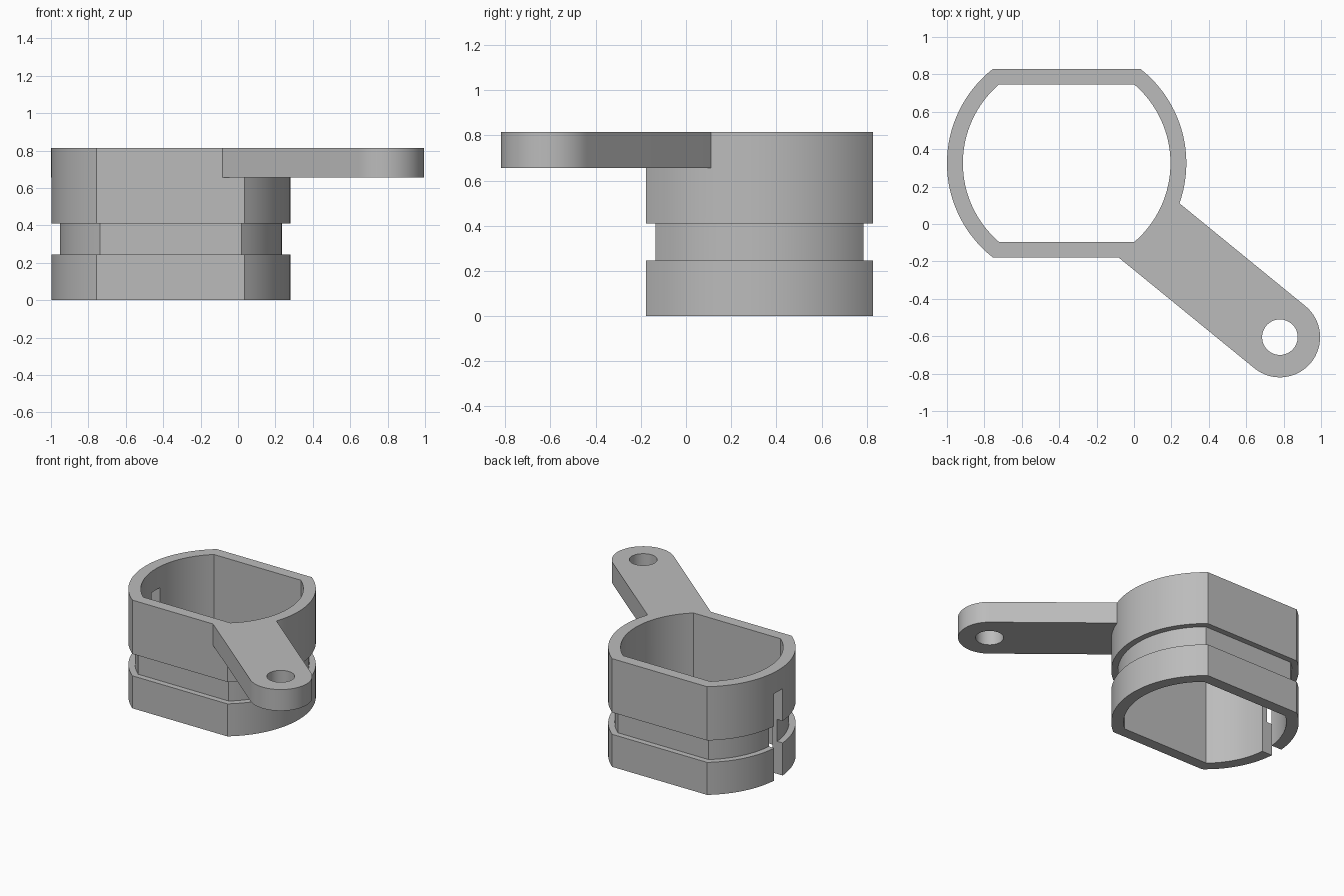
import bpy, bmesh
from math import sin, cos, asin, atan2, pi, radians
from mathutils import Vector

if "Cube" in bpy.data.objects:
    bpy.data.objects.remove(bpy.data.objects["Cube"])

CENTRE = Vector((-0.36, 0.325))     # axis of the collar
EYE = Vector((0.78, -0.605))        # axis of the arm hole
HEIGHT = 0.815
ARM_BOTTOM = 0.655
ARM_RADIUS = 0.215

grey = bpy.data.materials.new("plain grey")
grey.diffuse_color = (0.5, 0.5, 0.5, 1)
grey.use_nodes = True
grey.node_tree.nodes["Principled BSDF"].inputs["Base Color"].default_value = (0.5, 0.5, 0.5, 1)


def arc(centre, radius, start, end, steps):
    angles = [start + (end - start) * i / steps for i in range(steps + 1)]
    return [centre + Vector((cos(a), sin(a))) * radius for a in angles]


def flat_sided(radius, flat):
    """Circle trimmed by two flats, front and back."""
    a = asin(flat / radius)
    return arc(CENTRE, radius, -a, a, 32) + arc(CENTRE, radius, pi - a, pi + a, 32)


def loft(name, sections):
    """Solid through a stack of (outline, z) sections."""
    bm = bmesh.new()
    rings = [[bm.verts.new((p.x, p.y, z)) for p in outline] for outline, z in sections]
    bm.faces.new(rings[0][::-1])
    bm.faces.new(rings[-1])
    n = len(rings[0])
    for low, high in zip(rings, rings[1:]):
        for i in range(n):
            j = (i + 1) % n
            bm.faces.new((low[i], low[j], high[j], high[i]))
    bmesh.ops.recalc_face_normals(bm, faces=bm.faces)
    mesh = bpy.data.meshes.new(name)
    bm.to_mesh(mesh)
    bm.free()
    mesh.materials.append(grey)
    obj = bpy.data.objects.new(name, mesh)
    bpy.context.collection.objects.link(obj)
    return obj


def combine(target, tool, operation):
    """Apply a boolean and discard the tool."""
    tool.hide_render = True
    mod = target.modifiers.new(operation.lower(), 'BOOLEAN')
    mod.operation, mod.solver, mod.object = operation, 'EXACT', tool
    bpy.context.view_layer.objects.active = target
    bpy.ops.object.modifier_apply(modifier=mod.name)
    bpy.data.objects.remove(tool)


# Collar body with a belt groove
full, groove = flat_sided(0.64, 0.503), flat_sided(0.595, 0.46)
collar = loft("collar_with_arm", [(full, 0), (full, 0.245), (groove, 0.245),
                                  (groove, 0.41), (full, 0.41), (full, HEIGHT)])

# Arm with a rounded end, running out from the collar axis
along = (EYE - CENTRE).normalized()
side = Vector((-along.y, along.x)) * ARM_RADIUS
heading = atan2(along.y, along.x)
outline = [CENTRE + side, CENTRE - side] + arc(EYE, ARM_RADIUS, heading - pi / 2, heading + pi / 2, 32)
arm = loft("arm", [(outline, ARM_BOTTOM), (outline, HEIGHT)])
hole = arc(EYE, 0.095, 0, 2 * pi, 48)[:-1]
combine(arm, loft("hole_cutter", [(hole, 0.5), (hole, 1)]), 'DIFFERENCE')
combine(collar, arm, 'UNION')

# Central opening
opening = flat_sided(0.555, 0.42)
combine(collar, loft("opening_cutter", [(opening, -0.1), (opening, 1)]), 'DIFFERENCE')

# Slot in the right wall, open at the bottom
slot = [CENTRE + Vector(p) for p in ((-0.75, -0.05), (-0.45, -0.05), (-0.45, 0.05), (-0.75, 0.05))]
combine(collar, loft("slot_cutter", [(slot, -0.1), (slot, ARM_BOTTOM)]), 'DIFFERENCE')

# Smooth curved walls, crisp edges
bpy.ops.object.select_all(action='DESELECT')
collar.select_set(True)
bpy.context.view_layer.objects.active = collar
bpy.ops.object.shade_smooth_by_angle(angle=radians(25))
